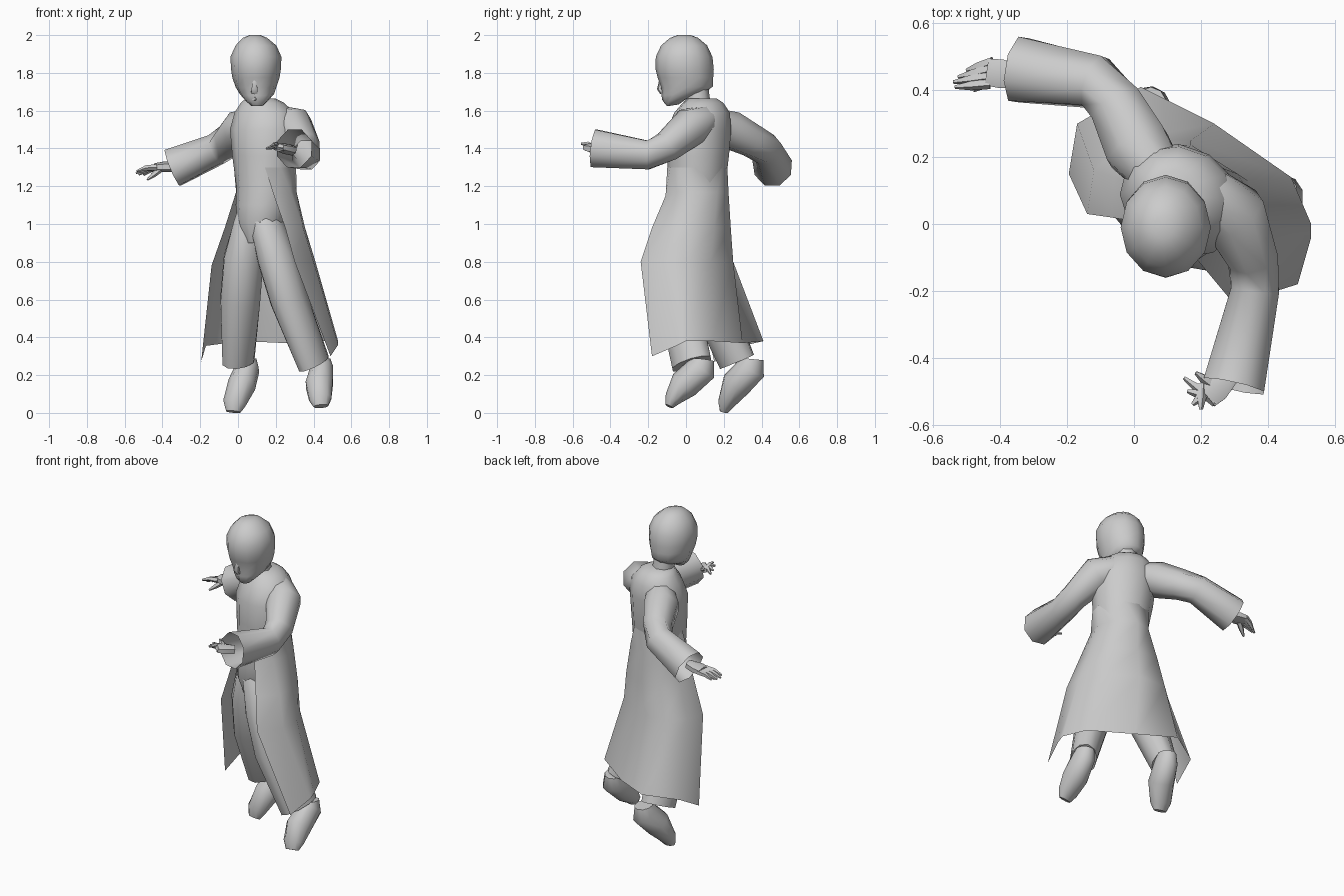
import bpy, bmesh, math
from mathutils import Vector as V


def loft(name, rings, closed=True, cap_start=True, cap_end=True):
    """Skin a list of equal-length point rings."""
    bm = bmesh.new()
    vs = [[bm.verts.new(p) for p in r] for r in rings]
    n = len(rings[0])
    for a, b in zip(vs, vs[1:]):
        for i in range(n if closed else n - 1):
            j = (i + 1) % n
            bm.faces.new((a[i], a[j], b[j], b[i]))
    if closed and cap_start:
        bm.faces.new(vs[0][::-1])
    if closed and cap_end:
        bm.faces.new(vs[-1])
    bmesh.ops.recalc_face_normals(bm, faces=bm.faces)
    me = bpy.data.meshes.new(name)
    bm.to_mesh(me)
    bm.free()
    ob = bpy.data.objects.new(name, me)
    bpy.context.collection.objects.link(ob)
    return ob


def tube(name, path, n=8, up=(0, 0, 1), cap_end=True):
    """Limb along a path of (point, half width, half height)."""
    pts = [V(p[0]) for p in path]
    rings = []
    for i, (_, w, h) in enumerate(path):
        t = (pts[min(i + 1, len(pts) - 1)] - pts[max(i - 1, 0)]).normalized()
        s = t.cross(V(up)).normalized()
        u = s.cross(t)
        rings.append([pts[i] + s * w * math.cos(a) + u * h * math.sin(a)
                      for a in (2 * math.pi * (k + .5) / n for k in range(n))])
    return loft(name, rings, cap_end=cap_end)


def oval(cx, cy, z, a, b, turn=0.0, n=12, tilt=0.0):
    """Horizontal oval, turned about z; tilt raises its back edge."""
    c, s = math.cos(turn), math.sin(turn)
    out = []
    for k in range(n):
        t = 2 * math.pi * k / n
        x, y = a * math.cos(t), b * math.sin(t)
        out.append((cx + x * c - y * s, cy + x * s + y * c, z + tilt * y))
    return out


TURN = math.radians(-32)
FRONT = (-0.5, -0.83, 0)

# Coat body, turned toward the right
loft("coat_body", [oval(*r, turn=TURN) for r in (
    (.11, .03, .90, .08, .08), (.12, .035, 1.0, .125, .125),
    (.135, .045, 1.1, .148, .145), (.145, .055, 1.2, .155, .152),
    (.14, .065, 1.36, .175, .158), (.14, .07, 1.5, .19, .162),
    (.14, .085, 1.59, .165, .14), (.13, .09, 1.64, .12, .105),
    (.12, .085, 1.665, .08, .075))])

# Open-fronted coat skirt, from right front edge round the back to the left
waist = oval(.143, .06, 1.3, .168, .156, turn=TURN)
loft("coat_skirt", [
    [waist[k] for k in (7, 5, 4, 3, 1, 0, 11, 10)],
    [(-.01, .01, 1.17), (0, .12, 1.17), (.06, .20, 1.17), (.16, .225, 1.17),
     (.27, .165, 1.17), (.31, .05, 1.17), (.28, -.05, 1.17), (.19, -.108, 1.15)],
    [(-.07, .02, .98), (-.06, .14, .98), (.02, .23, .98), (.17, .237, .98),
     (.31, .15, .98), (.355, .03, .98), (.345, -.08, .98), (.25, -.18, .98)],
    [(-.14, .03, .78), (-.12, .16, .8), (-.02, .25, .8), (.17, .25, .8),
     (.34, .13, .8), (.41, 0, .8), (.40, -.12, .8), (.30, -.24, .8)],
    [(-.195, .15, .27), (-.17, .30, .355), (.02, .41, .38), (.24, .30, .37),
     (.47, .14, .38), (.53, .0, .38), (.53, -.04, .36), (.49, -.18, .30)]],
    closed=False)

# Trouser legs
tube("right_trouser_leg", [((.08, .07, 1.14), .06, .06), ((.06, .07, 1.0), .08, .105),
                           ((.03, .085, .82), .107, .115), ((.012, .13, .6), .108, .115),
                           ((.003, .27, .27), .075, .108)], n=10, up=FRONT)
tube("left_trouser_leg", [((.14, .05, 1.14), .06, .06), ((.155, .01, 1.0), .085, .115),
                          ((.205, -.025, .82), .103, .118), ((.27, -.04, .6), .10, .115),
                          ((.402, .03, .26), .076, .118)], n=10, up=FRONT)

# Shoes hanging toe-down
for name, path in (
    ("right_shoe", [((.05, .35, .285), .05, .06), ((.05, .345, .235), .065, .08),
                    ((.02, .265, .15), .075, .08), ((-.02, .212, .05), .062, .045),
                    ((-.025, .2, .006), .04, .022)]),
    ("left_shoe", [((.44, .09, .28), .05, .06), ((.445, .085, .235), .062, .08),
                   ((.43, -.01, .15), .075, .08), ((.435, -.07, .075), .062, .045),
                   ((.44, -.09, .035), .04, .022)])):
    tube(name, path, n=10, up=(0, -.6, .8))

# Wide sleeves, open at the cuff
tube("right_sleeve", [((.08, .14, 1.54), .08, .08), ((.01, .23, 1.50), .105, .105),
                      ((-.05, .35, 1.44), .088, .09), ((-.115, .425, 1.395), .085, .088),
                      ((-.345, .462, 1.298), .105, .11)], cap_end=False)
tube("left_sleeve", [((.22, .10, 1.55), .08, .08), ((.295, .03, 1.52), .105, .105),
                     ((.355, -.10, 1.41), .08, .085), ((.362, -.2, 1.365), .078, .082),
                     ((.298, -.485, 1.40), .10, .108)], cap_end=False)


def hand(side, wrist, palm, fingers, thumb):
    """Flat palm, four tapering fingers and a thumb."""
    w, p = V(wrist), V(palm)
    m = w.lerp(p, .6)
    tube(side + "_palm", [(w, .033, .028), (m, .05, .028), (p, .046, .022)], n=6)
    across = (p - w).cross(V((0, 0, 1))).normalized()
    for i, tip in enumerate(fingers):
        base = m.lerp(p, .7) + across * (i - 1.5) * .022
        mid = base.lerp(V(tip), .55) + V((0, 0, .008))
        tube(f"{side}_finger_{i + 1}", [(base, .017, .017), (mid, .015, .014),
                                        (tip, .006, .006)], n=5)
    tube(side + "_thumb", [(m, .018, .018), (m.lerp(V(thumb), .6), .015, .015),
                           (thumb, .006, .006)], n=5)


hand("right", (-.33, .44, 1.305), (-.44, .455, 1.30),
     [(-.535, .41, 1.28), (-.54, .425, 1.27), (-.525, .44, 1.262), (-.50, .46, 1.26)],
     (-.48, .40, 1.235))
hand("left", (.29, -.45, 1.39), (.215, -.515, 1.405),
     [(.15, -.46, 1.40), (.16, -.5, 1.405), (.175, -.54, 1.415), (.20, -.555, 1.425)],
     (.185, -.445, 1.425))

# Neck and head
tube("neck", [((.115, .07, 1.6), .065, .065), ((.105, .055, 1.75), .06, .06)], n=8, up=FRONT)
loft("head", [oval(*r, tilt=t) for *r, t in (
    (.10, -.07, 1.628, .034, .03, .15), (.10, -.058, 1.655, .062, .062, .12),
    (.10, -.01, 1.69, .092, .12, .10), (.095, .006, 1.725, .108, .137, .03),
    (.095, -.003, 1.775, .125, .147, 0), (.095, -.007, 1.82, .132, .154, 0),
    (.095, -.01, 1.885, .135, .15, 0), (.095, -.01, 1.945, .108, .122, 0),
    (.09, -.01, 1.985, .065, .075, 0), (.09, -.01, 2.0, .03, .035, 0))])

# Face details: nose and lips
tube("nose", [((.09, -.132, 1.77), .01, .008), ((.087, -.139, 1.715), .018, .015),
              ((.087, -.124, 1.695), .02, .014)], n=6, up=(0, -1, 0))
for name, z in (("upper_lip", 1.675), ("lower_lip", 1.66)):
    tube(name, [((.06, -.10, z), .006, .004), ((.092, -.117, z), .012, .008),
                ((.124, -.10, z), .006, .004)], n=6)

# Smooth shading with crisp folds
for ob in bpy.data.objects:
    ob.select_set(True)
bpy.context.view_layer.objects.active = bpy.data.objects["coat_body"]
bpy.ops.object.shade_smooth_by_angle(angle=math.radians(50))
